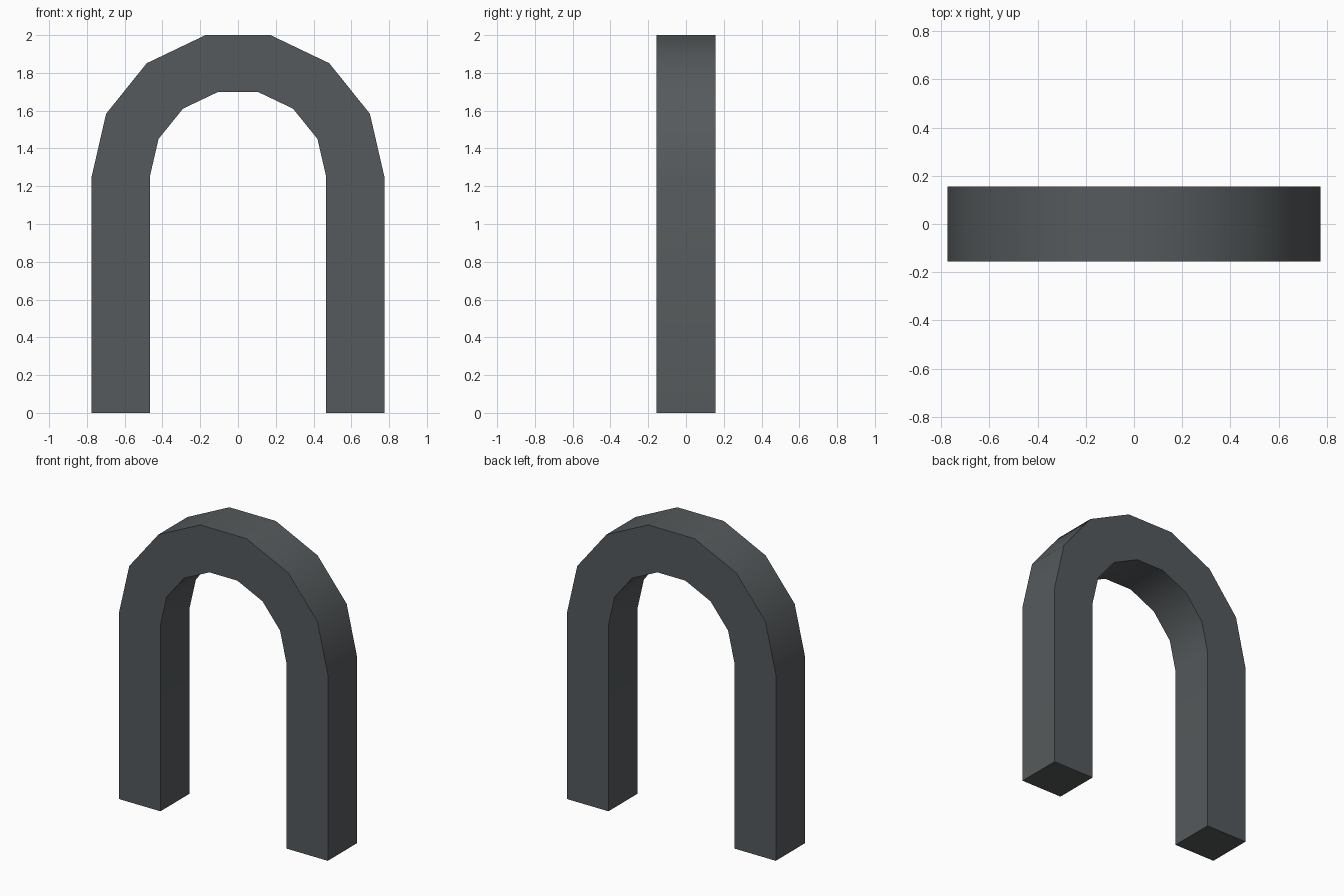
import bpy, bmesh, math

if "Cube" in bpy.data.objects:
    bpy.data.objects.remove(bpy.data.objects["Cube"])

SEGMENTS = 7           # flat segments in the round top
SPRING_Z = 1.25        # height where the legs meet the round top
HALF_DEPTH = 0.155


def outline(rx, rz):
    """Right foot, round top, left foot as (x, z) points."""
    arc = [(rx * math.cos(math.pi * i / SEGMENTS),
            SPRING_Z + rz * math.sin(math.pi * i / SEGMENTS))
           for i in range(SEGMENTS + 1)]
    return [(rx, 0)] + arc + [(-rx, 0)]


# Square section swept along the arch: one ring per outline point
bm = bmesh.new()
rings = []
for (ox, oz), (ix, iz) in zip(outline(0.775, 0.769), outline(0.467, 0.4615)):
    corners = [(ox, -HALF_DEPTH, oz), (ox, HALF_DEPTH, oz),
               (ix, HALF_DEPTH, iz), (ix, -HALF_DEPTH, iz)]
    rings.append([bm.verts.new(c) for c in corners])
for a, b in zip(rings, rings[1:]):
    for k in range(4):
        n = (k + 1) % 4
        bm.faces.new((a[k], a[n], b[n], b[k]))

# Feet
bm.faces.new(rings[0])
bm.faces.new(rings[-1])
bmesh.ops.recalc_face_normals(bm, faces=bm.faces)

mesh = bpy.data.meshes.new("arch")
bm.to_mesh(mesh)
bm.free()
arch = bpy.data.objects.new("arch", mesh)
bpy.context.collection.objects.link(arch)

# Dark grey finish
grey = bpy.data.materials.new("dark grey")
grey.diffuse_color = (0.092, 0.102, 0.107, 1)
grey.use_nodes = True
grey.node_tree.nodes["Principled BSDF"].inputs["Base Color"].default_value = grey.diffuse_color
mesh.materials.append(grey)

# Smooth around the curve, sharp along the square edges
bpy.context.view_layer.objects.active = arch
arch.select_set(True)
bpy.ops.object.shade_smooth_by_angle(angle=math.radians(30))
